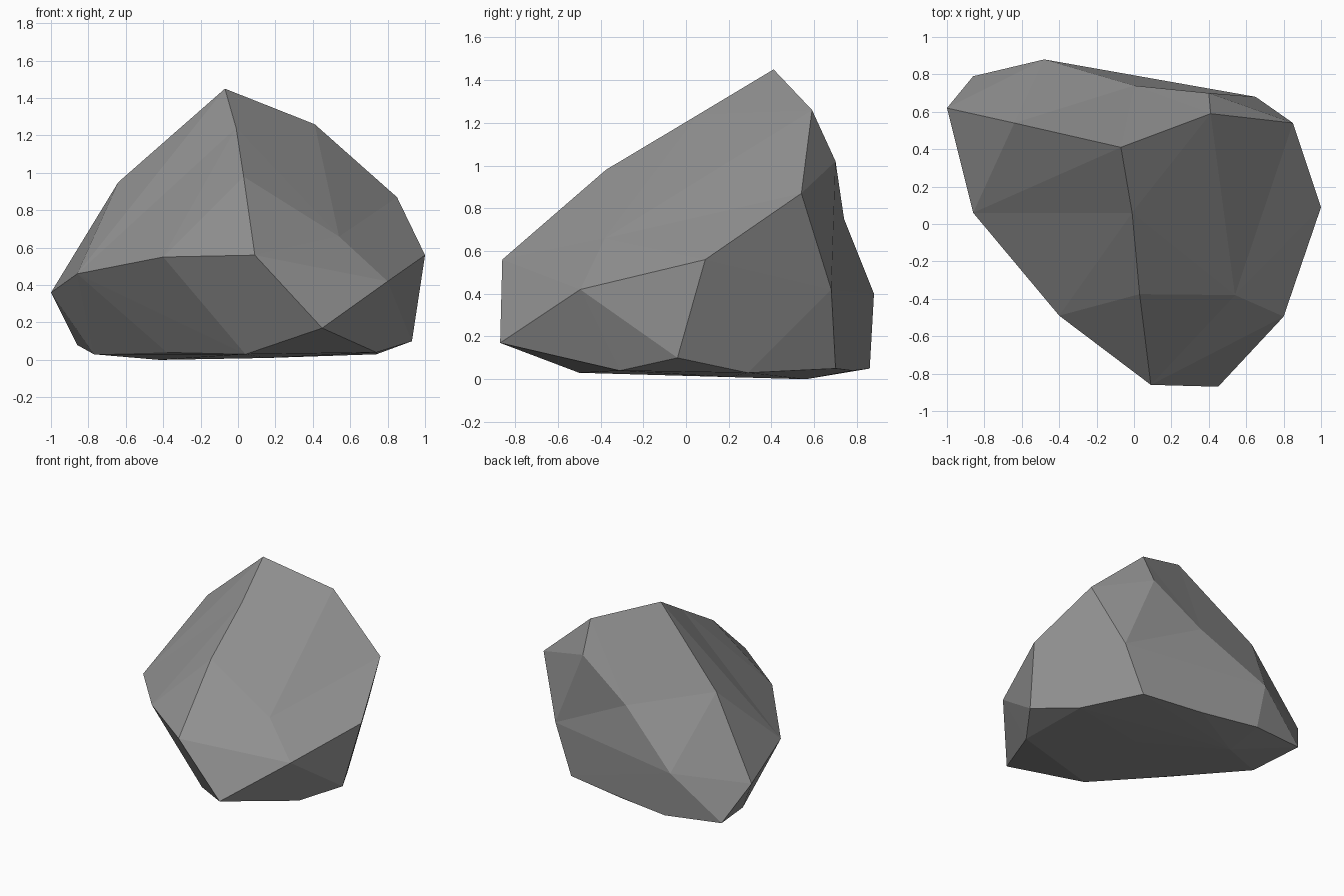
import bpy
import bmesh
from mathutils import Vector

if "Cube" in bpy.data.objects:
    bpy.data.objects.remove(bpy.data.objects["Cube"])

# Corner points of the boulder, grouped by region
ridge = [(-.07, .41, 1.45), (.03, -.375, .98), (.09, -.86, .56)]
right_side = [(.41, .59, 1.26), (.85, .54, .87), (1, .09, .56), (.80, -.495, .42),
              (.45, -.87, .17)]
left_side = [(-.64, .54, .95), (-1, .62, .36), (-.86, .06, .46), (-.40, -.49, .55)]
back = [(.40, .70, 1.02), (-.48, .88, .40), (.65, .68, .42)]
base = [(.93, -.04, .10), (.74, -.31, .04), (.04, -.50, .03), (-.38, -.07, .04),
        (-.77, .40, .03), (-.86, .79, .08), (-.42, .86, .05), (.50, .70, .05),
        (.74, .29, .03), (.02, .78, .04), (-.42, .56, 0), (.15, .20, .01)]

# Slightly dented corners: lifted while wrapping, then pressed back in
dents = [((-.01, .06, 1.24), (-.01, -.02, .04)),
         ((.54, -.38, .66), (.04, -.04, .06)),
         ((0, .74, .75), (0, .06, .05))]

# Faceted boulder: wrap the corners in a convex shell
bm = bmesh.new()
for co in ridge + right_side + left_side + back + base:
    bm.verts.new(co)
dent_verts = [(bm.verts.new(Vector(co) + Vector(lift)), co) for co, lift in dents]
bmesh.ops.convex_hull(bm, input=bm.verts[:])
for vert, co in dent_verts:
    vert.co = co
loose = [v for v in bm.verts if not v.link_faces]
bmesh.ops.delete(bm, geom=loose, context='VERTS')
bmesh.ops.recalc_face_normals(bm, faces=bm.faces[:])

mesh = bpy.data.meshes.new("boulder")
bm.to_mesh(mesh)
bm.free()
boulder = bpy.data.objects.new("boulder", mesh)
bpy.context.collection.objects.link(boulder)

# Dark grey stone
stone = bpy.data.materials.new("dark_stone")
stone.diffuse_color = (.29, .29, .29, 1)
stone.use_nodes = True
stone.node_tree.nodes["Principled BSDF"].inputs["Base Color"].default_value = stone.diffuse_color
mesh.materials.append(stone)
